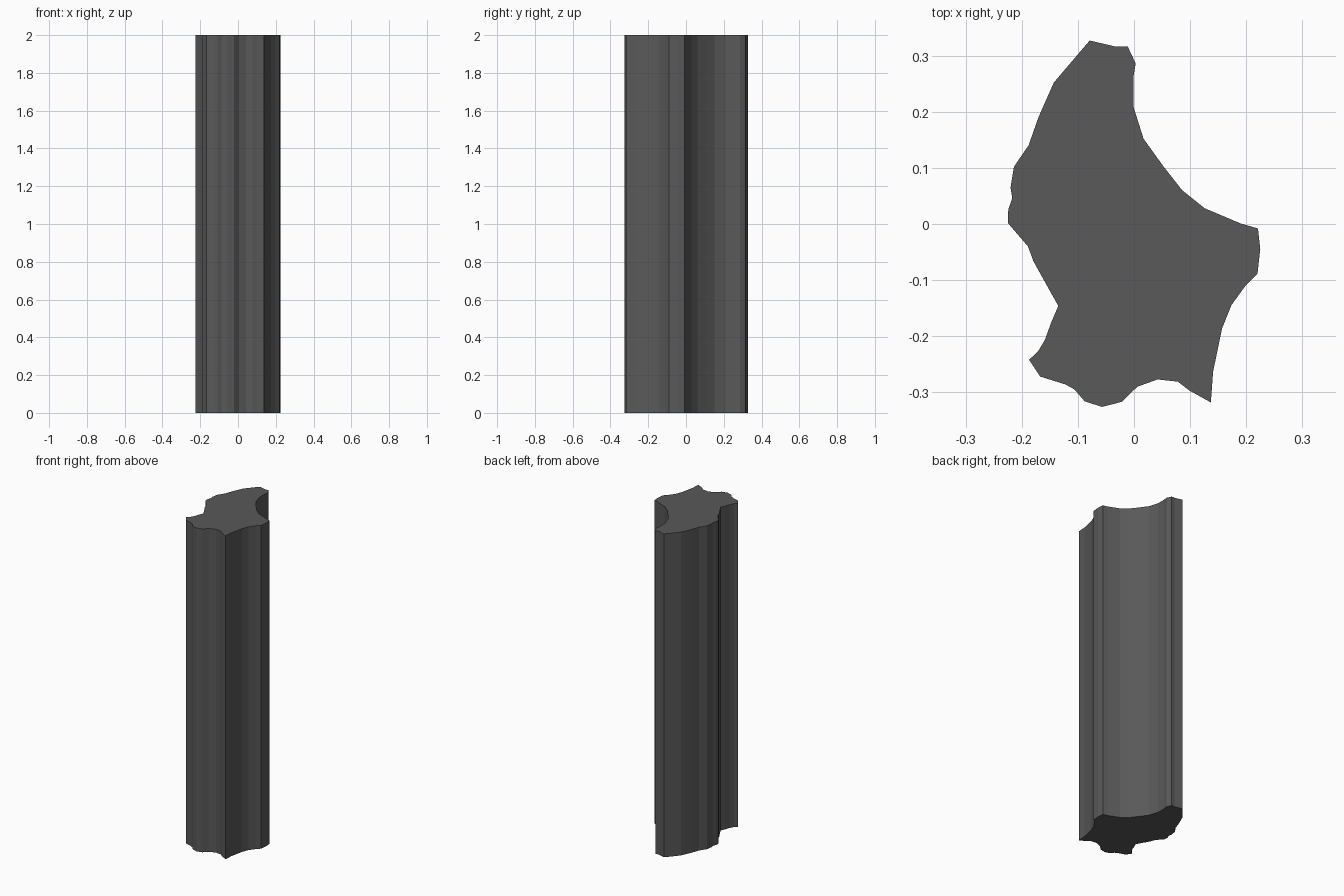
import bpy, bmesh

HEIGHT = 2.0

# Irregular cross-section, clockwise seen from above, starting at the back tip
OUTLINE = [
    # back tip and hollow right flank
    (-.079, .327), (-.032, .316), (-.011, .316), (.003, .286), (-.001, .262),
    (-.001, .209), (.017, .152), (.053, .102), (.086, .060), (.126, .028),
    # right lobe and front right spur
    (.190, .001), (.221, -.008), (.225, -.045), (.220, -.089), (.198, -.111),
    (.174, -.144), (.157, -.186), (.141, -.263), (.137, -.318),
    # wavy front
    (.099, -.297), (.078, -.281), (.042, -.277), (.006, -.290), (-.022, -.317),
    (-.057, -.326), (-.088, -.316), (-.106, -.295), (-.122, -.286),
    # front left lobe and notch
    (-.167, -.272), (-.187, -.242), (-.171, -.227), (-.159, -.207),
    (-.147, -.174), (-.135, -.146), (-.179, -.067), (-.189, -.040),
    # left bulge back to the tip
    (-.225, .002), (-.224, .026), (-.217, .046), (-.220, .065), (-.214, .102),
    (-.188, .140), (-.170, .191), (-.143, .252),
]

# Column: outline extruded straight up, flat shaded
bm = bmesh.new()
base = bm.faces.new([bm.verts.new((x, y, 0)) for x, y in OUTLINE])
result = bmesh.ops.extrude_face_region(bm, geom=[base], use_keep_orig=True)
top = [v for v in result["geom"] if isinstance(v, bmesh.types.BMVert)]
bmesh.ops.translate(bm, verts=top, vec=(0, 0, HEIGHT))
bmesh.ops.recalc_face_normals(bm, faces=bm.faces)

mesh = bpy.data.meshes.new("fluted_column")
bm.to_mesh(mesh)
bm.free()
column = bpy.data.objects.new("fluted_column", mesh)
bpy.context.collection.objects.link(column)

# Dark grey finish
mat = bpy.data.materials.new("dark_grey")
mat.diffuse_color = (0.1, 0.1, 0.1, 1)
mesh.materials.append(mat)
